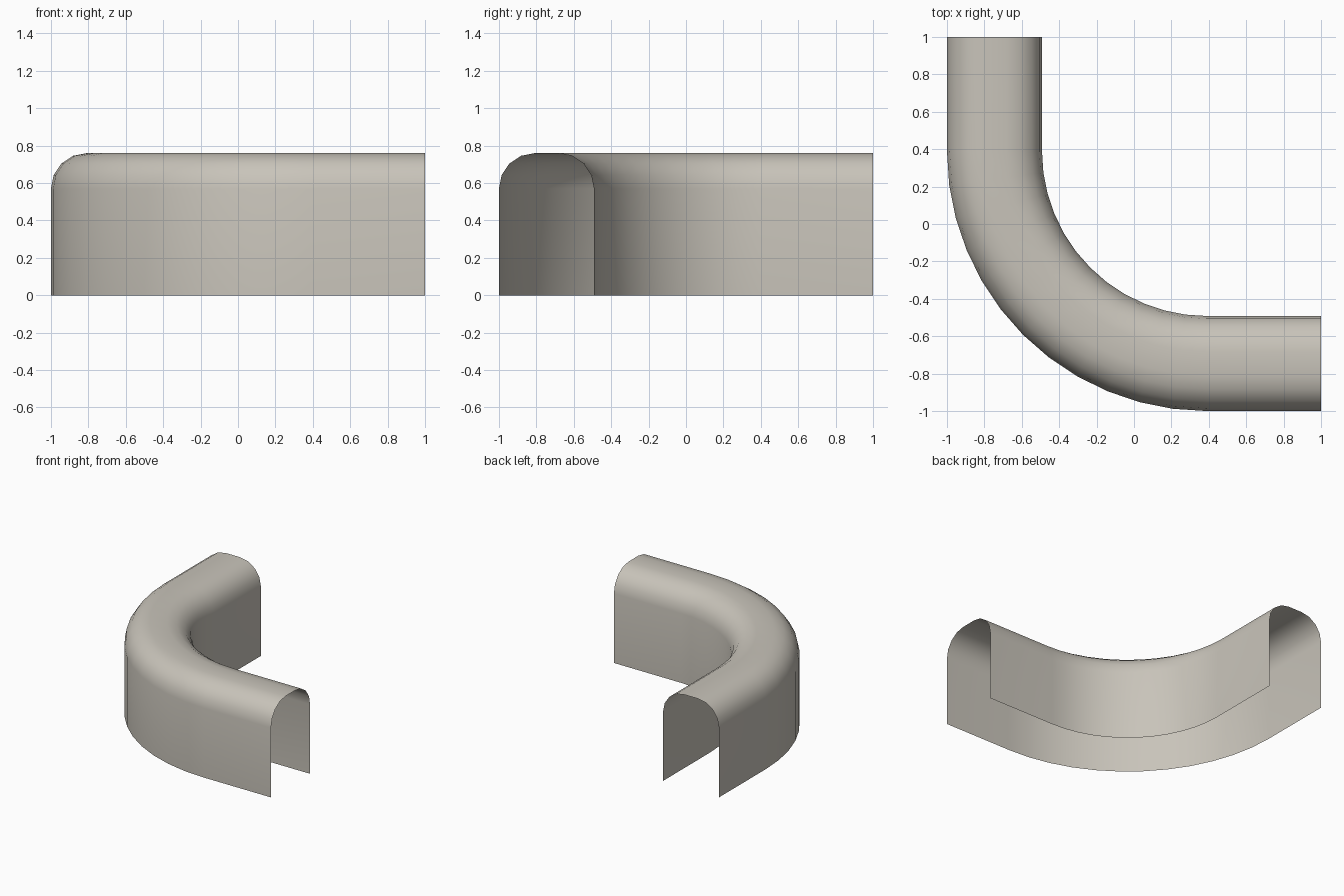
import bpy, bmesh, math
from mathutils import Vector

cube = bpy.data.objects.get("Cube")
if cube:
    bpy.data.objects.remove(cube)

HALF_W = 0.254      # half the channel width
HEIGHT = 0.76
ROUND = 0.19        # radius of the top corners
BEND = 0.39         # x and y of the bend's centre
MID = -1 + HALF_W   # centreline of the straight runs
BEND_STEPS, ROUND_STEPS = 12, 4


def make_material(name, color):
    mat = bpy.data.materials.new(name)
    mat.use_nodes = True
    mat.diffuse_color = color
    bsdf = next(n for n in mat.node_tree.nodes if n.type == 'BSDF_PRINCIPLED')
    bsdf.inputs["Base Color"].default_value = color
    return mat


# Arch cross-section: (outward offset, height), from outer foot to inner foot
half = [(HALF_W, 0)]
for i in range(ROUND_STEPS + 1):
    a = math.pi / 2 * i / ROUND_STEPS
    half.append((HALF_W - ROUND + ROUND * math.cos(a),
                 HEIGHT - ROUND + ROUND * math.sin(a)))
profile = half + [(-u, z) for u, z in reversed(half)]

# Path stations: (centre point, outward direction)
stations = [(Vector((MID, 1, 0)), Vector((-1, 0, 0)))]
for i in range(BEND_STEPS + 1):
    a = math.pi + math.pi / 2 * i / BEND_STEPS
    out = Vector((math.cos(a), math.sin(a), 0))
    stations.append((Vector((BEND, BEND, 0)) + out * (BEND - MID), out))
stations.append((Vector((1, MID, 0)), Vector((0, -1, 0))))

# Sweep the open arch along the path
bm = bmesh.new()
rings = [[bm.verts.new(c + out * u + Vector((0, 0, z))) for u, z in profile]
         for c, out in stations]
for r0, r1 in zip(rings, rings[1:]):
    for j in range(len(profile) - 1):
        bm.faces.new((r0[j], r1[j], r1[j + 1], r0[j + 1]))
mesh = bpy.data.meshes.new("curved_channel_cover")
bm.to_mesh(mesh)
bm.free()

cover = bpy.data.objects.new("curved_channel_cover", mesh)
bpy.context.collection.objects.link(cover)
mesh.materials.append(make_material("warm_grey", (0.58, 0.55, 0.49, 1)))
mesh.shade_smooth()
